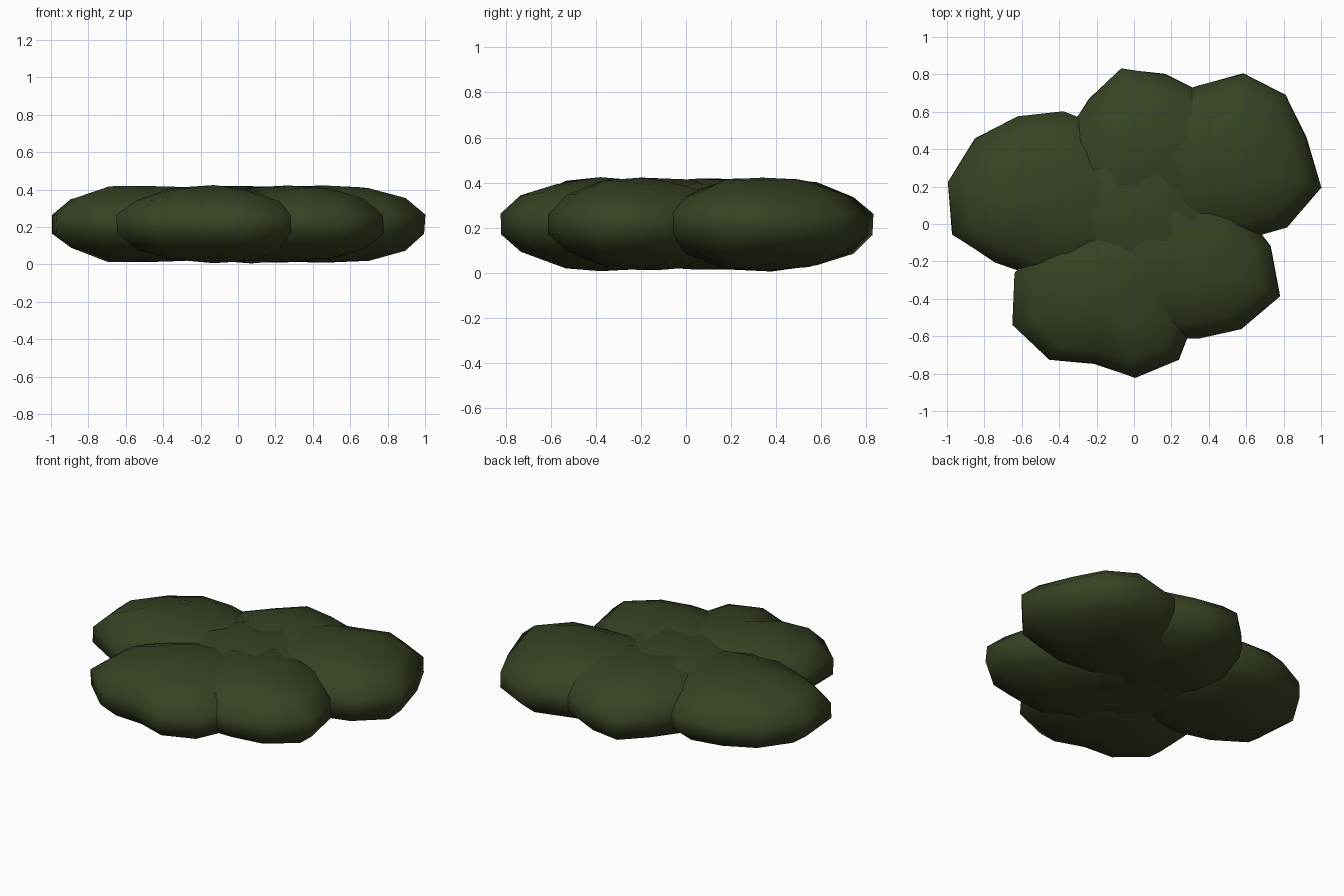
import bpy, bmesh, math, random

if "Cube" in bpy.data.objects:
    bpy.data.objects.remove(bpy.data.objects["Cube"])
random.seed(4)

MID_Z, HALF_H = 0.215, 0.203
SEGS, RINGS = 12, 7

leaf = bpy.data.materials.new("dark_olive_leaf")
leaf.diffuse_color = (0.037, 0.055, 0.017, 1)
leaf.use_nodes = True
leaf.node_tree.nodes["Principled BSDF"].inputs["Base Color"].default_value = leaf.diffuse_color


def foliage_lobe(name, cx, cy, start_deg, radii):
    """Flattened sphere whose outline follows one radius per segment."""
    mean = sum(radii) / SEGS
    bm = bmesh.new()
    top = bm.verts.new((cx, cy, MID_Z + HALF_H * random.uniform(0.99, 1.04)))
    bottom = bm.verts.new((cx, cy, MID_Z - HALF_H * random.uniform(0.99, 1.04)))
    rows = []
    for i in range(1, RINGS):
        lat = math.pi / 2 - math.pi * i / RINGS
        flare = math.cos(lat) / math.cos(math.pi / RINGS / 2)
        row = []
        for j, r in enumerate(radii):
            a = math.radians(start_deg + j * 360 / SEGS)
            rr = r * flare * random.uniform(0.98, 1.0)
            # uneven heights give the creased crown around each pole
            h = HALF_H * math.sin(lat) * (1 + 0.3 * (r / mean - 1) + random.uniform(-0.05, 0.09))
            row.append(bm.verts.new((cx + rr * math.cos(a), cy + rr * math.sin(a), MID_Z + h)))
        rows.append(row)
    for j in range(SEGS):
        k = (j + 1) % SEGS
        bm.faces.new((top, rows[0][j], rows[0][k]))
        bm.faces.new((bottom, rows[-1][k], rows[-1][j]))
        for a, b in zip(rows, rows[1:]):
            bm.faces.new((a[j], b[j], b[k], a[k]))
    bmesh.ops.recalc_face_normals(bm, faces=bm.faces)
    for f in bm.faces:
        f.smooth = True
    me = bpy.data.meshes.new(name)
    bm.to_mesh(me)
    bm.free()
    me.materials.append(leaf)
    bpy.context.collection.objects.link(bpy.data.objects.new(name, me))


# Ring of overlapping lobes around a central one
foliage_lobe("left_lobe", -0.46, 0.13, 20,
             [.54, .50, .48, .48, .51, .55, .55, .44, .42, .47, .53, .55])
foliage_lobe("back_lobe", 0.07, 0.38, 17,
             [.48, .44, .435, .475, .43, .45, .50, .52, .50, .52, .50, .51])
foliage_lobe("right_lobe", 0.46, 0.34, 15,
             [.48, .50, .485, .42, .47, .52, .50, .52, .48, .45, .51, .565])
foliage_lobe("front_right_lobe", 0.27, -0.20, 10,
             [.475, .42, .44, .51, .49, .53, .50, .50, .44, .42, .48, .545])
foliage_lobe("front_left_lobe", -0.13, -0.38, 17,
             [.54, .50, .53, .49, .48, .53, .545, .48, .38, .465, .51, .48])
foliage_lobe("centre_lobe", 0.03, 0.05, 5,
             [.52, .48, .54, .49, .53, .50, .54, .48, .53, .50, .49, .54])
